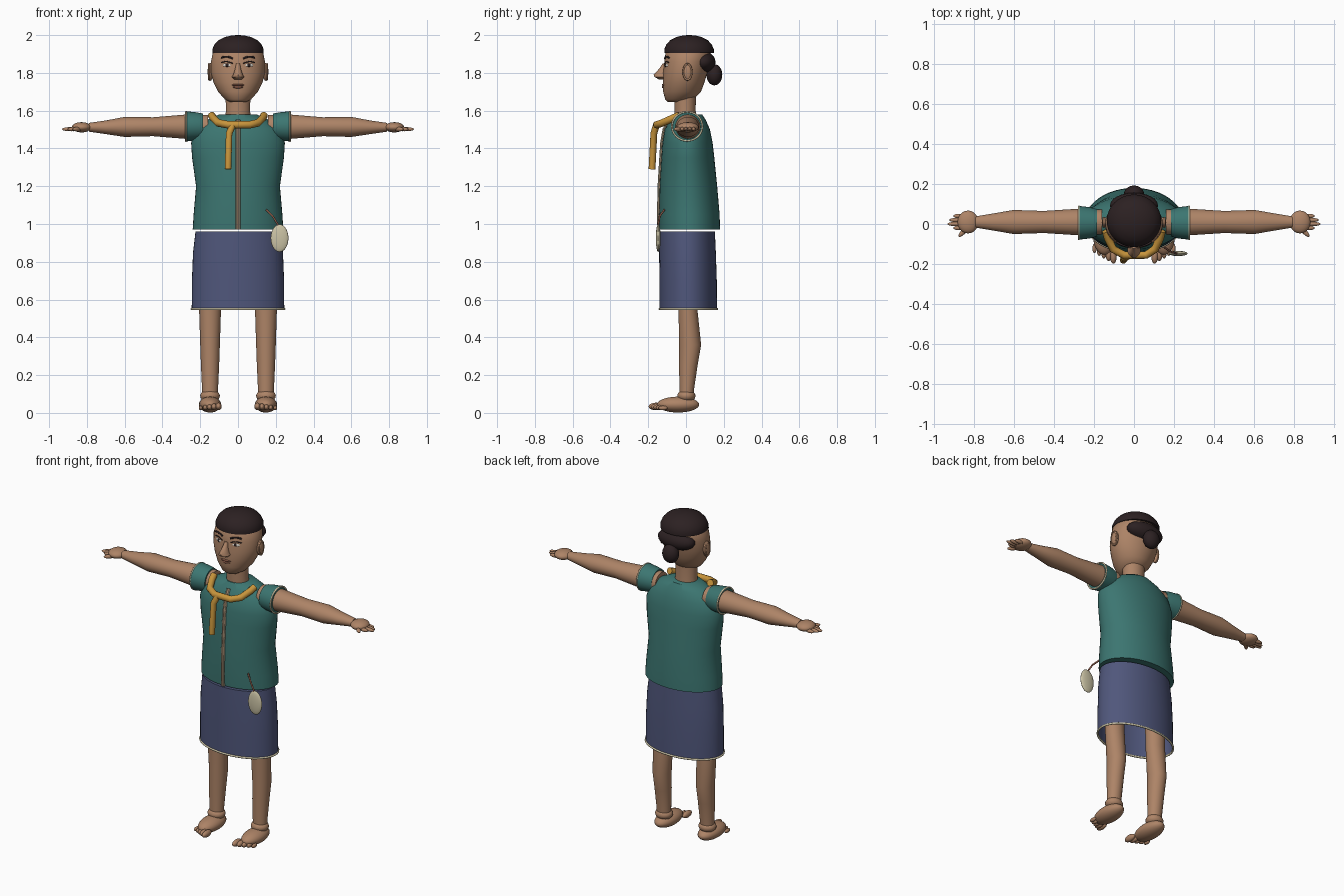
import bpy, bmesh, math
from mathutils import Matrix, Vector

cube = bpy.data.objects.get("Cube")
if cube:
    bpy.data.objects.remove(cube, do_unlink=True)


def material(name, *rgb):
    mat = bpy.data.materials.new(name)
    mat.use_nodes = True
    mat.diffuse_color = (*rgb, 1)
    mat.node_tree.nodes["Principled BSDF"].inputs["Base Color"].default_value = (*rgb, 1)
    return mat


skin = material("warm skin", .42, .23, .135)
hair = material("dark hair", .025, .015, .016)
teal = material("teal cloth", .045, .18, .165)
blue = material("slate blue cloth", .08, .095, .2)
gold = material("gold cloth", .58, .3, .045)
cream = material("cream", .6, .55, .38)
tan = material("tan trim", .33, .22, .14)
white = material("eye white", .75, .72, .65)
lip = material("reddish brown", .27, .11, .07)


def finish(name, bm, mat):
    """Turn a bmesh into a smooth-shaded object with sharp creases."""
    bmesh.ops.recalc_face_normals(bm, faces=bm.faces)
    mesh = bpy.data.meshes.new(name)
    bm.to_mesh(mesh)
    bm.free()
    mesh.materials.append(mat)
    mesh.shade_smooth()
    mesh.set_sharp_from_angle(angle=math.radians(50))
    obj = bpy.data.objects.new(name, mesh)
    bpy.context.collection.objects.link(obj)
    return obj


def ellipsoid(name, centre, radii, mat, turn=0):
    bm = bmesh.new()
    place = Matrix.Translation(centre) @ Matrix.Rotation(turn, 4, "Z")
    bmesh.ops.create_uvsphere(bm, u_segments=24, v_segments=14, radius=1,
                              matrix=place @ Matrix.Diagonal((*radii, 1)))
    return finish(name, bm, mat)


def loft(name, rings, mat, cx=0, along_x=0, start_cap=True, end_cap=True, sides=32):
    """Skin ellipses (distance, width, centre, depth) along z, or along x on one side."""
    bm = bmesh.new()
    loops = []
    for t, width, centre, depth in rings:
        loop = []
        for i in range(sides):
            a = math.tau * i / sides
            u, v = width * math.cos(a), depth * math.sin(a)
            co = (along_x * t, u, centre + v) if along_x else (cx + u, centre + v, t)
            loop.append(bm.verts.new(co))
        loops.append(loop)
    for low, high in zip(loops, loops[1:]):
        for i in range(sides):
            j = (i + 1) % sides
            bm.faces.new((low[i], low[j], high[j], high[i]))
    if start_cap:
        bm.faces.new(loops[0])
    if end_cap:
        bm.faces.new(loops[-1])
    return finish(name, bm, mat)


def tube(name, points, radius, mat, cyclic=False):
    curve = bpy.data.curves.new(name, "CURVE")
    curve.dimensions = "3D"
    curve.bevel_depth = radius
    curve.bevel_resolution = 3
    curve.use_fill_caps = True
    spline = curve.splines.new("POLY")
    spline.points.add(len(points) - 1)
    for point, co in zip(spline.points, points):
        point.co = (*co, 1)
    spline.use_cyclic_u = cyclic
    curve.materials.append(mat)
    obj = bpy.data.objects.new(name, curve)
    bpy.context.collection.objects.link(obj)
    return obj


def circle(count=40):
    return [(math.cos(math.tau * i / count), math.sin(math.tau * i / count)) for i in range(count)]


# Vest body
body = [(.97, .24, .02, .16), (1.05, .235, .018, .16), (1.2, .222, .013, .152),
        (1.35, .243, .01, .14), (1.43, .248, .008, .133), (1.5, .225, .007, .12),
        (1.55, .165, .01, .095), (1.58, .1, .01, .075)]
loft("vest", body, teal, sides=48)

# Front opening: tan band between two cream edges
front = [(centre - depth - .004, t) for t, _, centre, depth in body[:-1]]
tube("vest_opening", [(0, y, z) for y, z in front], .008, tan)
for side, s in (("left", 1), ("right", -1)):
    tube(side + "_opening_edge", [(s * .009, y - .003, z) for y, z in front], .003, cream)

# Skirt and hem
skirt = [(.55, .245, .012, .152), (.7, .244, .011, .152), (.85, .238, .008, .15), (.96, .225, .006, .147)]
loft("skirt", skirt, blue, start_cap=False, sides=48)
tube("skirt_hem", [(.245 * c, .012 + .152 * d, .55) for c, d in circle()], .006, cream, cyclic=True)

# Neck, head and features
loft("neck", [(1.52, .072, 0, .06), (1.6, .064, -.005, .056), (1.7, .066, -.005, .058)], skin)
loft("head", [(1.645, .04, -.06, .035), (1.66, .07, -.035, .075), (1.7, .105, -.021, .1),
              (1.75, .13, -.012, .11), (1.8, .143, -.005, .117), (1.86, .143, .004, .118),
              (1.91, .133, .012, .12), (1.96, .09, .015, .085)], skin, sides=40)
loft("nose", [(1.85, .01, -.113, .01), (1.82, .016, -.122, .022), (1.79, .026, -.133, .038),
              (1.778, .033, -.13, .037), (1.765, .02, -.122, .02)], skin, sides=20)
ellipsoid("upper_lip", (0, -.116, 1.736), (.034, .012, .007), lip)
ellipsoid("lower_lip", (0, -.115, 1.725), (.028, .013, .008), lip)


def face_y(x):
    return .003 - .117 * math.sqrt(1 - (x / .143) ** 2)


for side, s in (("left", 1), ("right", -1)):
    eye_x = .058
    ellipsoid(side + "_eye", (s * eye_x, face_y(eye_x) + .004, 1.84), (.025, .01, .011), white, s * .35)
    ellipsoid(side + "_iris", (s * eye_x, face_y(eye_x) - .004, 1.841), (.009, .005, .01), hair, s * .35)
    for part, lift, thick in (("lid", .01, .003), ("brow", .036, .005)):
        arch = []
        for i in range(7):
            x = .028 + .01 * i
            arch.append((s * x, face_y(x) - .001, 1.84 + lift + .01 * math.sin(math.pi * i / 7)))
        tube(f"{side}_{part}", arch, thick, hair)
    ellipsoid(side + "_ear", (s * .146, .008, 1.805), (.015, .026, .047), skin)
    tube(side + "_ear_rim", [(s * .153, .008 + .022 * c, 1.805 + .042 * d) for c, d in circle(24)],
         .005, skin, cyclic=True)

# Hair: cap, rear roll and bun
cap = [(1.905, 1), (1.925, 1), (1.95, .92), (1.973, .76), (1.99, .5), (1.998, .25), (2, .05)]
loft("hair_cap", [(z, .136 * k, .016, .131 * k) for z, k in cap], hair, sides=40)
ellipsoid("hair_roll", (0, .092, 1.857), (.12, .064, .057), hair)
ellipsoid("hair_bun", (0, .15, 1.79), (.05, .042, .056), hair)

# Scarf with one hanging tail
tube("scarf", [(-.14, -.035, 1.575), (-.13, -.07, 1.56), (-.105, -.125, 1.535), (-.05, -.155, 1.525),
               (.06, -.155, 1.525), (.105, -.125, 1.535), (.13, -.07, 1.56), (.138, -.035, 1.575)], .02, gold)
tube("scarf_tail", [(-.025, -.155, 1.53), (-.047, -.17, 1.48), (-.053, -.18, 1.29)], .018, gold)

# Pouch on a cord
ellipsoid("pouch", (.22, -.147, .925), (.047, .013, .073), cream)
tube("pouch_cord", [(.15, -.115, 1.075), (.185, -.14, 1.04), (.215, -.147, .99)], .005, lip)

for side, s in (("left", 1), ("right", -1)):
    # Arm, sleeve and sleeve trim
    arm = loft(side + "_arm", [(.16, .062, 1.515, .062), (.28, .066, 1.515, .064), (.45, .055, 1.515, .05),
                               (.6, .06, 1.514, .053), (.7, .043, 1.512, .036), (.79, .028, 1.512, .023)],
               skin, along_x=s)
    arm.location.y = .01
    sleeve = loft(side + "_sleeve", [(.185, .068, 1.515, .07), (.22, .078, 1.517, .074),
                                     (.275, .084, 1.517, .08)], teal, along_x=s)
    sleeve.location.y = .006
    tube(side + "_sleeve_trim", [(s * .275, .006 + .081 * c, 1.517 + .077 * d) for c, d in circle()],
         .005, cream, cyclic=True)

    # Hand
    ellipsoid(side + "_palm", (s * .828, .01, 1.512), (.052, .057, .027), skin)
    for i, reach in enumerate((.03, .045, .04, .03)):
        ellipsoid(f"{side}_finger_{i}", (s * (.842 + reach), .02 * (i - 1), 1.502),
                  (reach, .011, .011), skin)
    ellipsoid(side + "_thumb", (s * .85, -.038, 1.502), (.035, .012, .012), skin, -s * .8)

    # Leg
    leg_x = s * .148
    loft(side + "_leg", [(.08, .042, .003, .038), (.12, .042, .004, .038), (.25, .048, .012, .049),
                         (.36, .052, .022, .058), (.55, .058, .01, .05), (.8, .06, .005, .052)],
         skin, cx=leg_x)

    # Foot and toes, the largest on the inner side
    ellipsoid(side + "_ankle", (leg_x, .002, .09), (.052, .048, .034), skin)
    ellipsoid(side + "_foot", (leg_x, -.042, .044), (.059, .112, .042), skin)
    for i in range(5):
        size = .02 - .002 * i
        ellipsoid(f"{side}_toe_{i}", (leg_x + s * (.0235 * i - .045), -.158 + .009 * i, .014 + size),
                  (size * .85, size * 2, size), skin)
